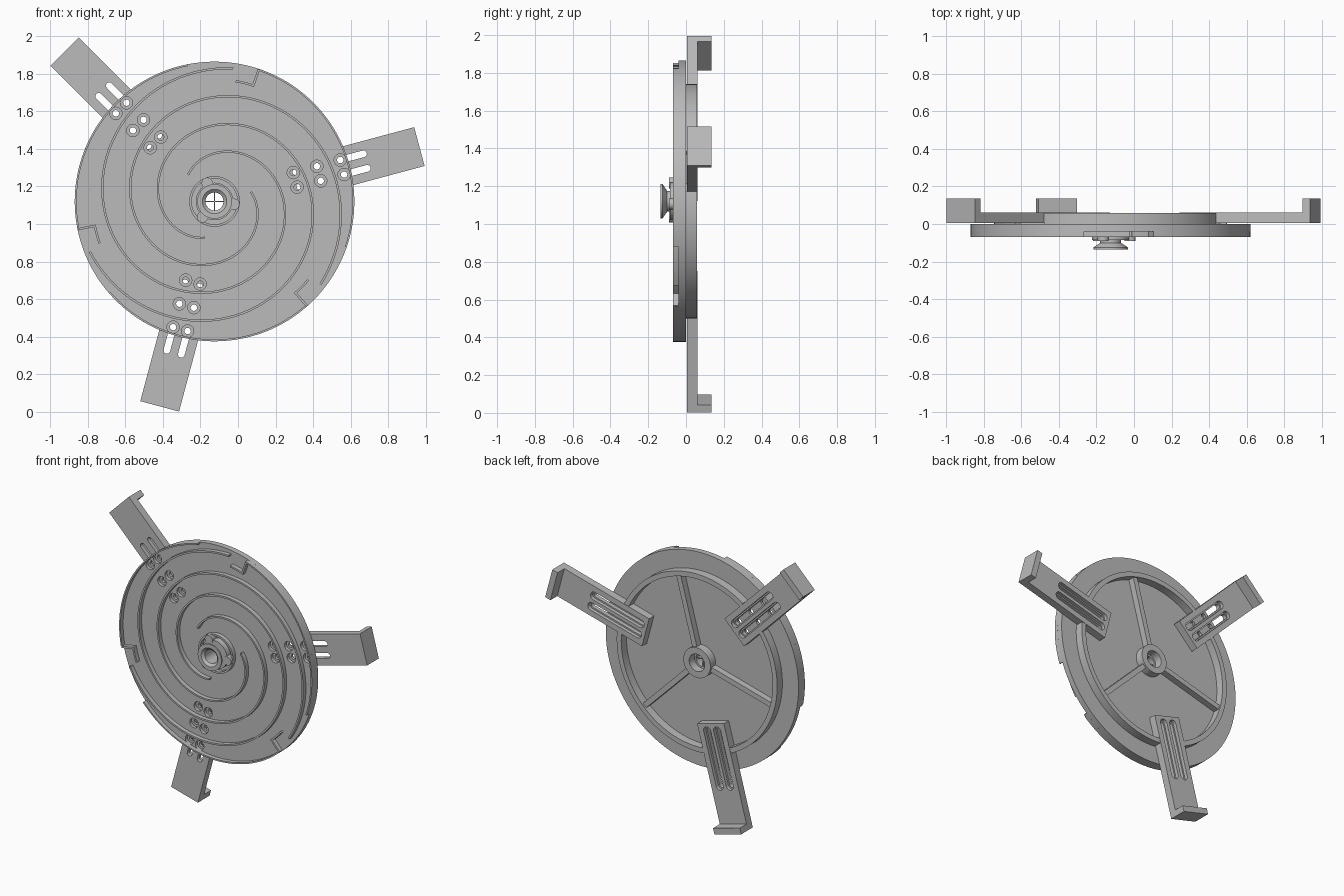
import bpy, bmesh
from math import cos, sin, radians, pi, tau

if "Cube" in bpy.data.objects:
    bpy.data.objects.remove(bpy.data.objects["Cube"])

CX, CZ = -0.125, 1.12            # disc centre
FLOOR, FRONT, BACK = -0.04, -0.07, 0.06
ARMS = (15, 135, 255)

grey = bpy.data.materials.new("mid_grey")
grey.use_nodes = True
grey.diffuse_color = (0.5, 0.5, 0.5, 1)
grey.node_tree.nodes["Principled BSDF"].inputs["Base Color"].default_value = (0.5, 0.5, 0.5, 1)
parts = []


def place(u, v, y, deg=0):
    """Point from radial u, sideways v and depth y, turned about the disc centre."""
    a = radians(deg)
    return (CX + u * cos(a) - v * sin(a), y, CZ + u * sin(a) + v * cos(a))


def finish(name, bm, part=True):
    bmesh.ops.recalc_face_normals(bm, faces=bm.faces)
    mesh = bpy.data.meshes.new(name)
    bm.to_mesh(mesh)
    bm.free()
    ob = bpy.data.objects.new(name, mesh)
    bpy.context.collection.objects.link(ob)
    if part:
        mesh.materials.append(grey)
        parts.append(ob)
    return ob


def skin(bm, rings, loop):
    """Join matching rings of vertices; cap the ends unless they loop."""
    n = len(rings[0])
    for k in range(len(rings) - (0 if loop else 1)):
        a, b = rings[k], rings[(k + 1) % len(rings)]
        for i in range(n):
            j = (i + 1) % n
            bm.faces.new((a[i], a[j], b[j], b[i]))
    if not loop:
        bm.faces.new(rings[0])
        bm.faces.new(rings[-1])


def lathe(bm, profile, u=0, v=0, deg=0, seg=32, loop=False):
    rings = [[bm.verts.new(place(u + r * cos(i * tau / seg), v + r * sin(i * tau / seg), y, deg))
              for i in range(seg)] for r, y in profile]
    skin(bm, rings, loop)


def prism(bm, outline, y0, y1, deg=0):
    skin(bm, [[bm.verts.new(place(u, v, y, deg)) for u, v in outline] for y in (y0, y1)], False)


def box(bm, u0, u1, half, y0, y1, deg=0):
    prism(bm, [(u0, -half), (u1, -half), (u1, half), (u0, half)], y0, y1, deg)


def slot(bm, u0, u1, v, r, y0, y1, deg):
    ends = [(u1, -pi / 2), (u0, pi / 2)]
    prism(bm, [(u + r * cos(s + k * pi / 10), v + r * sin(s + k * pi / 10))
               for u, s in ends for k in range(11)], y0, y1, deg)


def band(bm, a0, a1, radius, width, y0, y1):
    """Curved wall whose inner radius is a function of the angle."""
    n = max(4, int(abs(a1 - a0) / 2.5))
    rings = []
    for k in range(n + 1):
        a = a0 + (a1 - a0) * k / n
        r = radius(a)
        rings.append([bm.verts.new(place(q, 0, y, a))
                      for q, y in ((r, y0), (r + width, y0), (r + width, y1), (r, y1))])
    skin(bm, rings, False)


def cut(ob, cutter):
    mod = ob.modifiers.new("cut", "BOOLEAN")
    mod.operation, mod.solver, mod.object = "DIFFERENCE", "EXACT", cutter
    cutter.hide_render = True
    dg = bpy.context.evaluated_depsgraph_get()
    mesh = bpy.data.meshes.new_from_object(ob.evaluated_get(dg))
    ob.modifiers.clear()
    ob.data = mesh
    bpy.data.objects.remove(cutter)


# Base disc with paired counterbored screw holes and a centre bore
bm = bmesh.new()
lathe(bm, [(0.745, FLOOR), (0.745, 0)], seg=128)
disc = finish("base_disc", bm)
bm = bmesh.new()
lathe(bm, [(0.048, -0.2), (0.048, 0.2)])
for deg in ARMS:
    for u in (0.445, 0.575, 0.704):
        for v in (-0.04, 0.04):
            lathe(bm, [(0.033, -0.1), (0.033, -0.018), (0.017, -0.018), (0.017, 0.05)], u, v, deg, 24)
cut(disc, finish("hole_cutter", bm, False))

# Raised spiral walls, rim walls and hooked baffles on the front
for n, turn in enumerate((0, 120, 240), 1):
    bm = bmesh.new()
    start = 135 + turn
    band(bm, start, start - 413, lambda a: 0.194 + 0.0716 * radians(start - a), 0.012, FRONT, FLOOR)
    finish(f"spiral_wall_{n}", bm)
    bm = bmesh.new()
    band(bm, 101 + turn, 191 + turn, lambda a: 0.735, 0.01, FRONT, FLOOR)
    finish(f"rim_wall_{n}", bm)
    bm = bmesh.new()
    box(bm, 0.65, 0.742, 0.006, FRONT, FLOOR, 71.5 + turn)
    band(bm, 71 + turn, 80 + turn, lambda a: 0.645, 0.012, FRONT, FLOOR)
    finish(f"baffle_{n}", bm)

# Back ring, broken where the arms pass, and the spokes between them
for n, deg in enumerate(ARMS, 1):
    bm = bmesh.new()
    band(bm, deg + 10.2, deg + 109.8, lambda a: 0.585, 0.035, 0, 0.058)
    finish(f"back_ring_{n}", bm)
    bm = bmesh.new()
    box(bm, 0.09, 0.59, 0.018, 0, 0.045, deg + 60)
    finish(f"spoke_{n}", bm)

bm = bmesh.new()
lathe(bm, [(0.06, 0), (0.105, 0), (0.105, 0.058), (0.06, 0.058)], seg=48, loop=True)
finish("back_hub", bm)

# Sliding arms with stepped slots and an end lip
for n, deg in enumerate(ARMS, 1):
    bm = bmesh.new()
    prism(bm, [(0.41, -0.107), (1.13, -0.107), (1.13, 0.107), (0.41, 0.107)], 0.006, BACK, deg)
    arm = finish(f"arm_{n}", bm)
    for r, y0 in ((0.028, 0.035), (0.018, -0.1)):
        bm = bmesh.new()
        for v in (-0.04, 0.04):
            slot(bm, 0.46, 0.832, v, r, y0, 0.1, deg)
        cut(arm, finish("slot_cutter", bm, False))
    bm = bmesh.new()
    box(bm, 1.088, 1.13, 0.107, BACK, 0.135, deg)
    finish(f"arm_lip_{n}", bm)

# Front hub: collar, three lobes, flared spindle and thin cross in the bore
bm = bmesh.new()
lathe(bm, [(0.122, FLOOR), (0.135, FLOOR), (0.135, FRONT), (0.122, FRONT)], seg=48, loop=True)
finish("hub_collar", bm)
bm = bmesh.new()
for deg in (-8, 112, 232):
    lathe(bm, [(0.03, FLOOR), (0.03, -0.09)], 0.105, 0, deg, 24)
finish("hub_lobes", bm)
bm = bmesh.new()
lathe(bm, [(0.048, FLOOR), (0.1, FLOOR), (0.1, -0.085), (0.055, -0.085), (0.055, -0.1),
           (0.092, -0.125), (0.092, -0.135), (0.065, -0.135), (0.048, -0.12)], seg=48, loop=True)
finish("spindle", bm)
bm = bmesh.new()
for deg in (0, 90):
    box(bm, -0.05, 0.05, 0.003, -0.03, -0.01, deg)
finish("bore_cross", bm)

# Smooth the round walls, keep the edges sharp
bpy.ops.object.select_all(action="DESELECT")
for ob in parts:
    ob.select_set(True)
bpy.context.view_layer.objects.active = parts[0]
bpy.ops.object.shade_smooth_by_angle(angle=radians(30))
